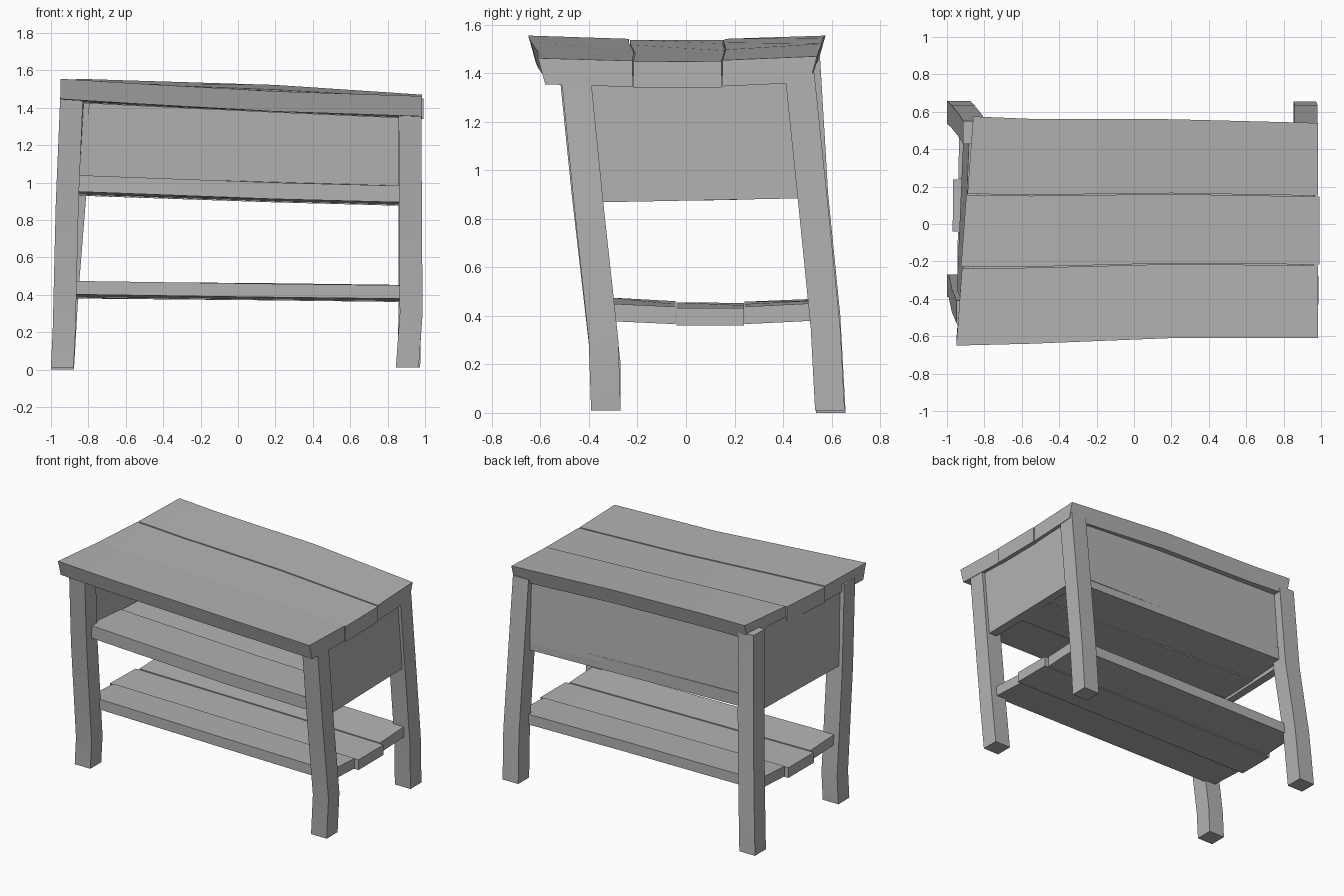
import bpy
import bmesh

if "Cube" in bpy.data.objects:
    bpy.data.objects.remove(bpy.data.objects["Cube"])

grey = bpy.data.materials.new("plain grey wood")
grey.use_nodes = True
COLOUR = (0.45, 0.45, 0.45, 1)
grey.diffuse_color = COLOUR
grey.node_tree.nodes["Principled BSDF"].inputs["Base Color"].default_value = COLOUR


def loft(name, sections):
    """Skin a solid bar through a row of four-cornered sections."""
    bm = bmesh.new()
    rings = [[bm.verts.new(p) for p in s] for s in sections]
    for a, b in zip(rings, rings[1:]):
        for i in range(4):
            j = (i + 1) % 4
            bm.faces.new((a[i], a[j], b[j], b[i]))
    bm.faces.new(rings[0])
    bm.faces.new(rings[-1])
    bmesh.ops.recalc_face_normals(bm, faces=bm.faces)
    mesh = bpy.data.meshes.new(name)
    bm.to_mesh(mesh)
    bm.free()
    mesh.materials.append(grey)
    obj = bpy.data.objects.new(name, mesh)
    bpy.context.collection.objects.link(obj)
    bpy.ops.object.select_all(action="DESELECT")
    obj.select_set(True)
    bpy.context.view_layer.objects.active = obj
    bpy.ops.object.shade_smooth_by_angle(angle=0.5)
    return obj


def leg(name, stations, half=0.061):
    """Crooked square leg through (x, y, z) centres."""
    corners = ((-1, -1), (1, -1), (1, 1), (-1, 1))
    loft(name, [[(x + half * i, y + half * j, z) for i, j in corners]
                for x, y, z in stations])


def plank(name, stations, thick, taper=0.0):
    """Board along x through (front x, y, z) and (back x, y, z) top edges."""
    rings = []
    for (xf, yf, zf), (xb, yb, zb) in stations:
        rings.append([(xf, yf, zf), (xb, yb, zb),
                      (xb, yb - taper * (yb > 0.5), zb - thick),
                      (xf, yf + taper * (yf < -0.5), zf - thick)])
    loft(name, rings)


def mix(a, b, t):
    return tuple(p + (q - p) * t for p, q in zip(a, b))


def planks(name, edges, cuts, drops, pokes, thick, taper=0.0):
    """Split a deck into boards; edges holds (front, back) points along x."""
    gap = 0.002
    for n, (s, t) in enumerate(zip(cuts, cuts[1:])):
        stations = []
        for k, (f, b) in enumerate(edges):
            grow = pokes[n] * (-1 if k == 0 else 1 if k == len(edges) - 1 else 0)
            sides = []
            for u in (s + gap * (s > 0), t - gap * (t < 1)):
                x, y, z = mix(f, b, u)
                # the middle of the deck sags a little
                sides.append((x + grow, y, z - drops[n] - 0.06 * u * (1 - u)))
            stations.append(sides)
        plank(f"{name}_{n + 1}", stations, thick, taper)


# Crooked legs
leg("front_right_leg", [(-0.94, -0.33, 0.01), (-0.93, -0.33, 0.2),
                        (-0.913, -0.41, 0.9), (-0.888, -0.47, 1.49)])
leg("front_left_leg", [(0.905, -0.33, 0.01), (0.926, -0.34, 0.3),
                       (0.922, -0.4, 0.85), (0.92, -0.455, 1.4)])
leg("back_right_leg", [(-0.938, 0.597, 0), (-0.915, 0.575, 0.4),
                       (-0.875, 0.525, 0.9), (-0.853, 0.49, 1.49)])
leg("back_left_leg", [(0.913, 0.593, 0.01), (0.92, 0.575, 0.35),
                      (0.92, 0.53, 0.8), (0.92, 0.468, 1.4)])

# Table top of three boards
planks("top_board",
       [((-0.95, -0.65, 1.555), (-0.86, 0.575, 1.555)),
        ((-0.55, -0.64, 1.53), (-0.55, 0.562, 1.545)),
        ((0.2, -0.61, 1.488), (0.2, 0.56, 1.522)),
        ((0.985, -0.61, 1.462), (0.985, 0.54, 1.47))],
       (0, 0.34, 0.66, 1), (0, 0.004, 0), (0, 0.006, 0), 0.108, 0.03)

# Upper shelf
planks("upper_shelf_board",
       [((-0.87, -0.42, 1.04), (-0.83, 0.52, 1.035)),
        ((0.2, -0.43, 1.0), (0.2, 0.515, 1.005)),
        ((0.9, -0.42, 0.982), (0.9, 0.51, 0.985))],
       (0, 0.36, 0.68, 1), (0, 0.006, 0), (0, 0, 0), 0.088)

# Lower shelf with the middle board sticking out
planks("lower_shelf_board",
       [((-0.945, -0.31, 0.475), (-0.935, 0.53, 0.47)),
        ((0.1, -0.31, 0.46), (0.1, 0.53, 0.463)),
        ((0.94, -0.31, 0.45), (0.94, 0.53, 0.452))],
       (0, 0.32, 0.655, 1), (0, 0.005, 0), (0, 0.028, 0), 0.072)

# Side panels, each lofted from the front edge to the back edge
loft("left_side_panel", [
    [(0.9, -0.4, 0.867), (0.96, -0.4, 0.867), (0.96, -0.45, 1.39), (0.9, -0.45, 1.39)],
    [(0.9, 0.51, 0.885), (0.96, 0.51, 0.885), (0.96, 0.46, 1.39), (0.9, 0.46, 1.39)]])
loft("right_side_panel", [
    [(-0.9, -0.41, 0.94), (-0.95, -0.41, 0.94), (-0.92, -0.47, 1.47), (-0.87, -0.47, 1.47)],
    [(-0.85, 0.52, 0.93), (-0.91, 0.52, 0.93), (-0.88, 0.49, 1.47), (-0.82, 0.49, 1.47)]])

# Back panel
loft("back_panel", [
    [(x, 0.46, low), (x, 0.515, low), (x, 0.495, high), (x, 0.44, high)]
    for x, low, high in ((-0.85, 1.0, 1.47), (0.2, 0.97, 1.43), (0.92, 0.95, 1.39))])
